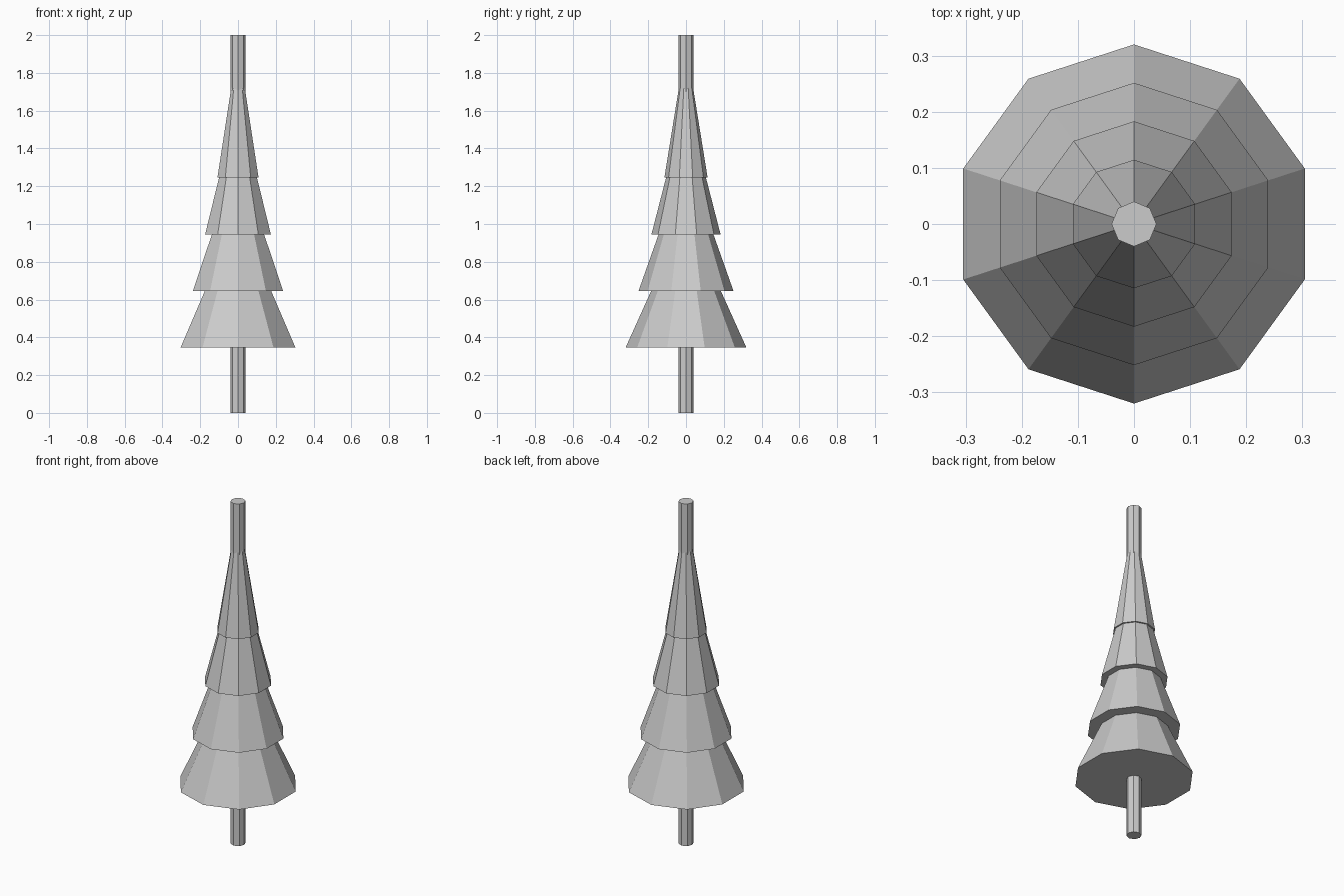
import bpy

if "Cube" in bpy.data.objects:
    bpy.data.objects.remove(bpy.data.objects["Cube"])

# Trunk: eight-sided pole running the full height
bpy.ops.mesh.primitive_cylinder_add(vertices=8, radius=0.04, depth=2.0, location=(0, 0, 1.0))
bpy.context.object.name = "trunk"

# Foliage: four stacked ten-sided cones, each narrower than the one below
TIERS = 4
HEIGHT = 0.71
for i in range(TIERS):
    base_z = 0.345 + 0.3 * i
    bpy.ops.mesh.primitive_cone_add(vertices=10, radius1=0.32 - 0.0685 * i, radius2=0,
                                    depth=HEIGHT, location=(0, 0, base_z + HEIGHT / 2))
    bpy.context.object.name = f"foliage_tier_{i + 1}"
